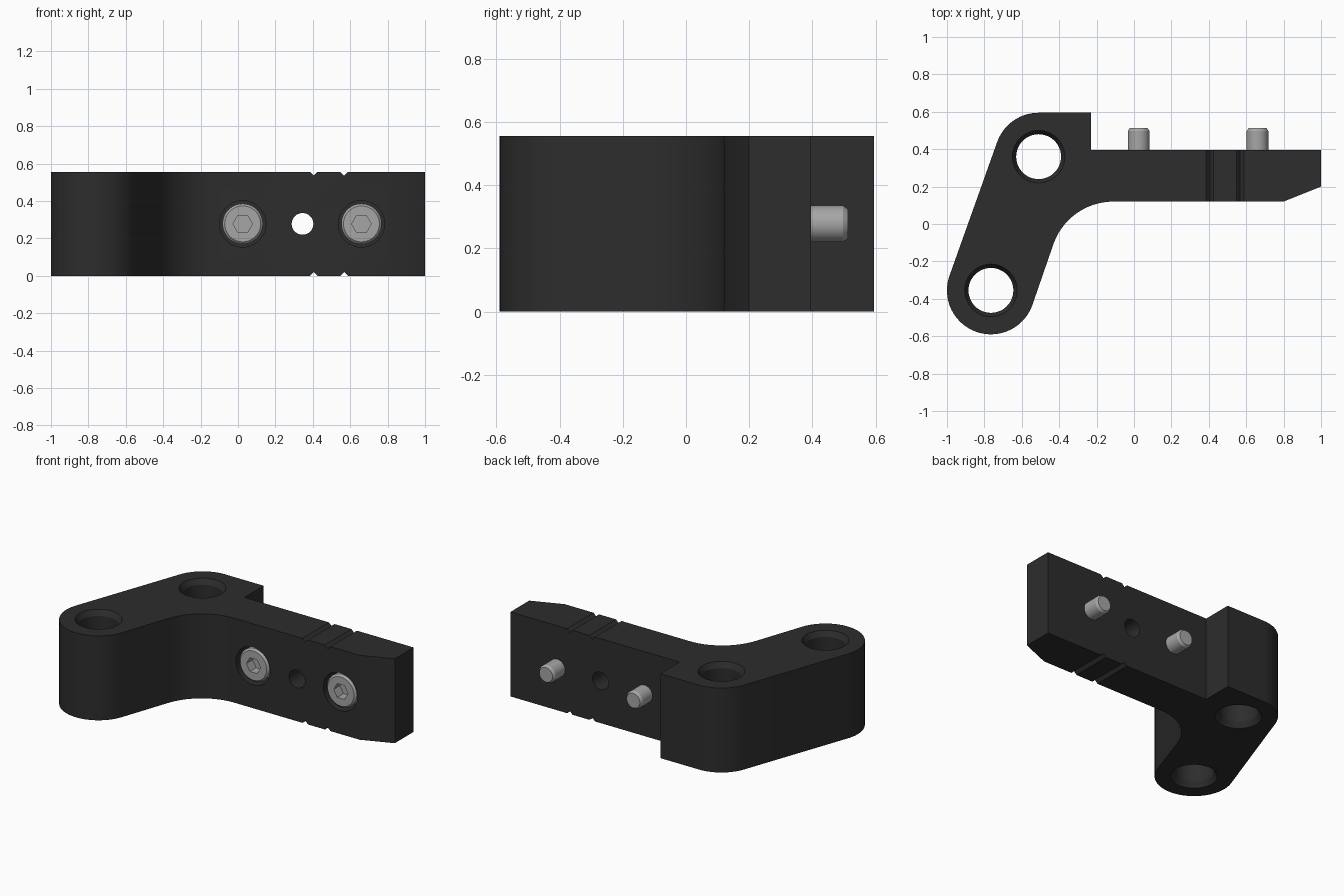
import bpy, bmesh
from math import cos, sin, radians, pi
from mathutils import Matrix

if "Cube" in bpy.data.objects:
    bpy.data.objects.remove(bpy.data.objects["Cube"])

HEIGHT = 0.555
MID = HEIGHT / 2
FRONT, BACK = 0.12, 0.395


def material(name, value, rough):
    m = bpy.data.materials.new(name)
    m.use_nodes = True
    color = (value, value, value, 1)
    m.diffuse_color = color
    shader = m.node_tree.nodes["Principled BSDF"]
    shader.inputs["Base Color"].default_value = color
    shader.inputs["Roughness"].default_value = rough
    return m


black = material("matte black", 0.026, 0.6)
steel = material("brushed steel", 0.38, 0.5)


def finish(name, bm, mat):
    bmesh.ops.recalc_face_normals(bm, faces=bm.faces)
    mesh = bpy.data.meshes.new(name)
    bm.to_mesh(mesh)
    bm.free()
    mesh.materials.append(mat)
    obj = bpy.data.objects.new(name, mesh)
    bpy.context.collection.objects.link(obj)
    return obj


def extrude(name, points, vector, mat):
    """Solid prism from a closed outline of 3D points."""
    bm = bmesh.new()
    face = bm.faces.new([bm.verts.new(p) for p in points])
    new = bmesh.ops.extrude_face_region(bm, geom=[face])["geom"]
    bmesh.ops.translate(bm, vec=vector, verts=[v for v in new if isinstance(v, bmesh.types.BMVert)])
    return finish(name, bm, mat)


def lathe(name, profile, location, mat, along_y=False, sides=48):
    """Turned solid from (radius, distance) pairs, about z or y."""
    bm = bmesh.new()
    rings = [[bm.verts.new((r * cos(2 * pi * i / sides), r * sin(2 * pi * i / sides), d))
              for i in range(sides)] for r, d in profile]
    for a, b in zip(rings, rings[1:]):
        for i in range(sides):
            j = (i + 1) % sides
            bm.faces.new((a[i], a[j], b[j], b[i]))
    bm.faces.new(rings[0])
    bm.faces.new(rings[-1])
    if along_y:
        bmesh.ops.rotate(bm, verts=bm.verts, matrix=Matrix.Rotation(-pi / 2, 3, "X"))
    obj = finish(name, bm, mat)
    obj.location = location
    return obj


def cut(target, cutter):
    mod = target.modifiers.new("cut", "BOOLEAN")
    mod.operation = "DIFFERENCE"
    mod.solver = "EXACT"
    mod.object = cutter
    cutter.hide_render = True
    bpy.context.view_layer.objects.active = target
    bpy.ops.object.modifier_apply(modifier=mod.name)
    bpy.data.objects.remove(cutter)


def smooth(obj):
    bpy.ops.object.select_all(action="DESELECT")
    obj.select_set(True)
    bpy.context.view_layer.objects.active = obj
    bpy.ops.object.shade_smooth_by_angle(angle=radians(25))


def arc(cx, cy, r, start, end, steps):
    angles = [radians(start + (end - start) * i / steps) for i in range(steps + 1)]
    return [(cx + r * cos(a), cy + r * sin(a), 0) for a in angles]


# Bracket body: slanted arm with rounded ends, flowing into a straight bar
low, high = (-0.765, -0.355), (-0.51, 0.36)
outline = arc(*high, 0.235, 90, 160, 14)
outline += arc(*low, 0.235, 160, 340, 36)
outline += arc(-0.11, -0.22, 0.34, 160, 90, 14)
outline += [(0.8, FRONT, 0), (1, 0.2, 0), (1, BACK, 0), (-0.23, BACK, 0), (-0.23, 0.595, 0)]
bracket = extrude("bracket_body", outline, (0, 0, HEIGHT), black)

# Vertical through holes with chamfered mouths
hole = [(0.152, -0.02), (0.12, 0.035), (0.12, HEIGHT - 0.035), (0.152, HEIGHT + 0.02)]
for x, y in (low, high):
    cut(bracket, lathe("hole_cutter", hole, (x, y, 0), black))

# Cross hole and screw counterbores
screw_xs = (0.025, 0.66)
cut(bracket, lathe("cross_hole_cutter", [(0.058, 0), (0.058, 0.6)], (0.345, 0, MID), black, True))
for x in screw_xs:
    cut(bracket, lathe("counterbore_cutter", [(0.124, 0), (0.124, 0.25)], (x, 0, MID), black, True))

# V grooves across the top and bottom of the bar
for x in (0.405, 0.568):
    for z, s in ((0, 1), (HEIGHT, -1)):
        vee = [(x - 0.04, 0, z - s * 0.02), (x + 0.04, 0, z - s * 0.02), (x, 0, z + s * 0.02)]
        cut(bracket, extrude("groove_cutter", vee, (0, 0.6, 0), black))
smooth(bracket)

# Socket head screws passing out of the back
screw = [(0.096, 0.125), (0.108, 0.137), (0.108, 0.26), (0.058, 0.26), (0.058, 0.497), (0.048, 0.512)]
for x, side in zip(screw_xs, ("right", "left")):
    obj = lathe(side + "_screw", screw, (x, 0, MID), steel, True)
    cut(obj, lathe("hex_cutter", [(0.052, 0.05), (0.052, 0.19)], (x, 0, MID), steel, True, 6))
    smooth(obj)
